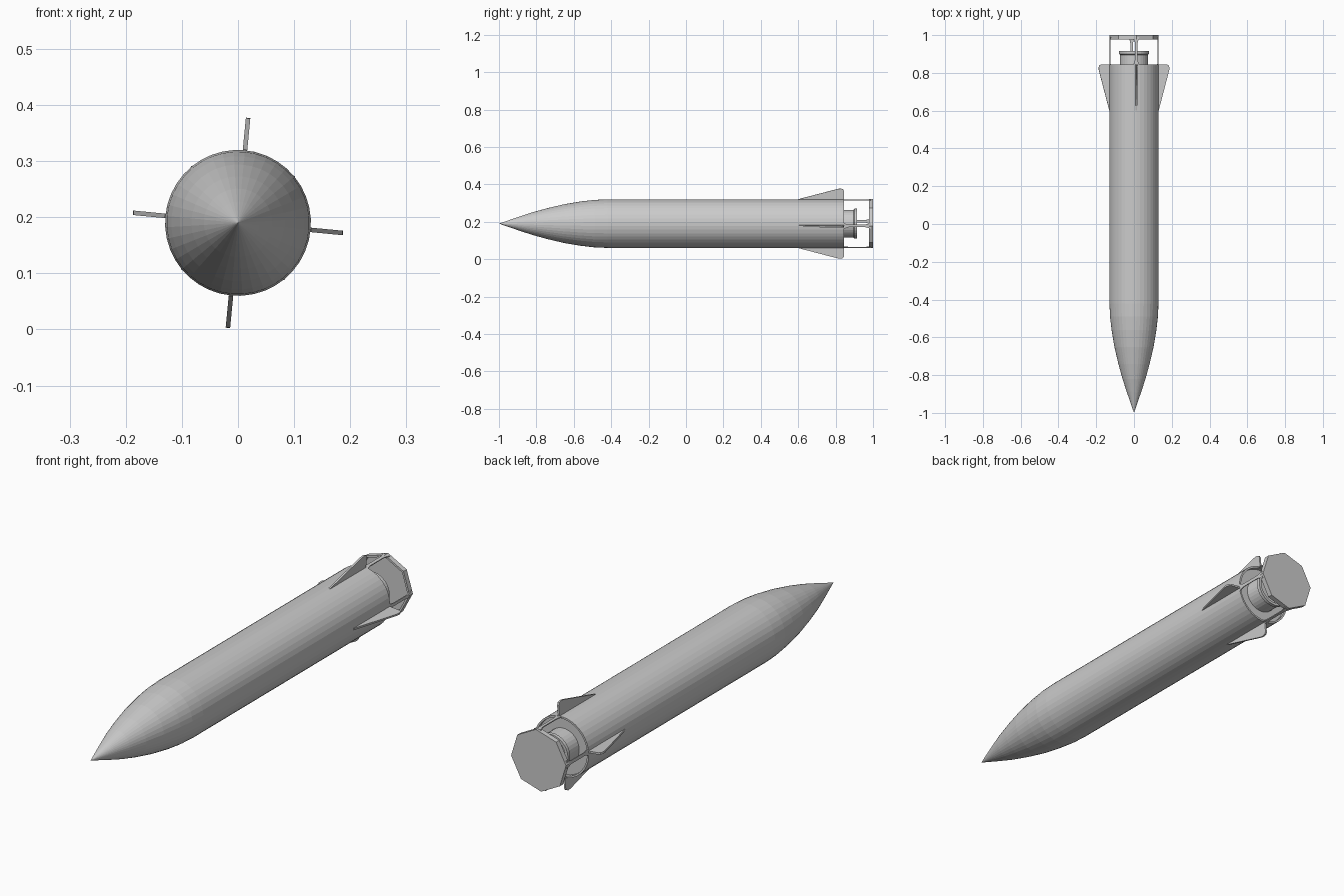
import bpy, bmesh
from math import sin, cos, pi, radians

if "Cube" in bpy.data.objects:
    bpy.data.objects.remove(bpy.data.objects["Cube"])

CZ, R, TILT = 0.19, 0.13, radians(5.5)


def finish(name, bm):
    bmesh.ops.remove_doubles(bm, verts=bm.verts, dist=1e-5)
    bmesh.ops.recalc_face_normals(bm, faces=bm.faces)
    me = bpy.data.meshes.new(name)
    bm.to_mesh(me)
    bm.free()
    ob = bpy.data.objects.new(name, me)
    bpy.context.collection.objects.link(ob)
    return ob


def point(r, y, a):
    # a is measured from straight up, towards +x
    return (r * sin(a), y, CZ + r * cos(a))


def lathe(name, profile, n):
    # revolve (radius, y) pairs around the long axis
    bm = bmesh.new()
    rings = [[bm.verts.new(point(max(r, 1e-7), y, TILT + 2 * pi * i / n)) for i in range(n)]
             for r, y in profile]
    for a, b in zip(rings, rings[1:]):
        for i in range(n):
            j = (i + 1) % n
            bm.faces.new((a[i], a[j], b[j], b[i]))
    return finish(name, bm)


def radial_plate(name, outline, thick, angle):
    # outline of (radius, y) extruded sideways, standing out from the axis
    bm = bmesh.new()
    sides = []
    for s in (-1, 1):
        vs = []
        for r, y in outline:
            x = s * thick / 2
            vs.append(bm.verts.new((r * sin(angle) + x * cos(angle), y,
                                    CZ + r * cos(angle) - x * sin(angle))))
        bm.faces.new(vs)
        sides.append(vs)
    n = len(outline)
    for i in range(n):
        j = (i + 1) % n
        bm.faces.new((sides[0][i], sides[0][j], sides[1][j], sides[1][i]))
    return finish(name, bm)


def strut(name, angle):
    # narrow strip that flares at both ends
    bm = bmesh.new()
    rows = []
    for y, w in ((0.84, .017), (0.855, .011), (0.87, .007), (0.96, .007), (0.975, .011), (0.99, .017)):
        rows.append([bm.verts.new((r * sin(angle) + x * cos(angle), y,
                                   CZ + r * cos(angle) - x * sin(angle)))
                     for r, x in ((.129, -w), (.129, w), (.125, w), (.125, -w))])
    for a, b in zip(rows, rows[1:]):
        for i in range(4):
            j = (i + 1) % 4
            bm.faces.new((a[i], a[j], b[j], b[i]))
    bm.faces.new(rows[0])
    bm.faces.new(rows[-1])
    return finish(name, bm)


# Pointed nose and tube with a recessed rear end
nose = [(0, -1), (.019, -.945), (.038, -.89), (.061, -.82), (.083, -.74),
        (.104, -.65), (.119, -.56), (.127, -.49), (R, -.42)]
body = lathe("body", nose + [(R, .845), (.122, .845), (.122, .83), (0, .83)], 40)

# Hollow nozzle
lathe("nozzle", [(.074, .83), (.074, .895), (.08, .90), (.08, .915),
                 (.068, .915), (.06, .85), (0, .85)], 32)

# Octagonal end plate with a forward rim
lathe("end_plate", [(0, .99), (.118, .99), (.122, .978), (.131, .978), (.131, 1), (0, 1)], 8)

# Four fins and the struts behind them
fin = [(.126, .60), (.131, .60), (.182, .795), (.187, .815), (.188, .83),
       (.184, .84), (.176, .845), (.126, .845)]
for k in range(4):
    a = TILT + k * pi / 2
    radial_plate(f"fin_{k + 1}", fin, .008, a)
    strut(f"strut_{k + 1}", a)
